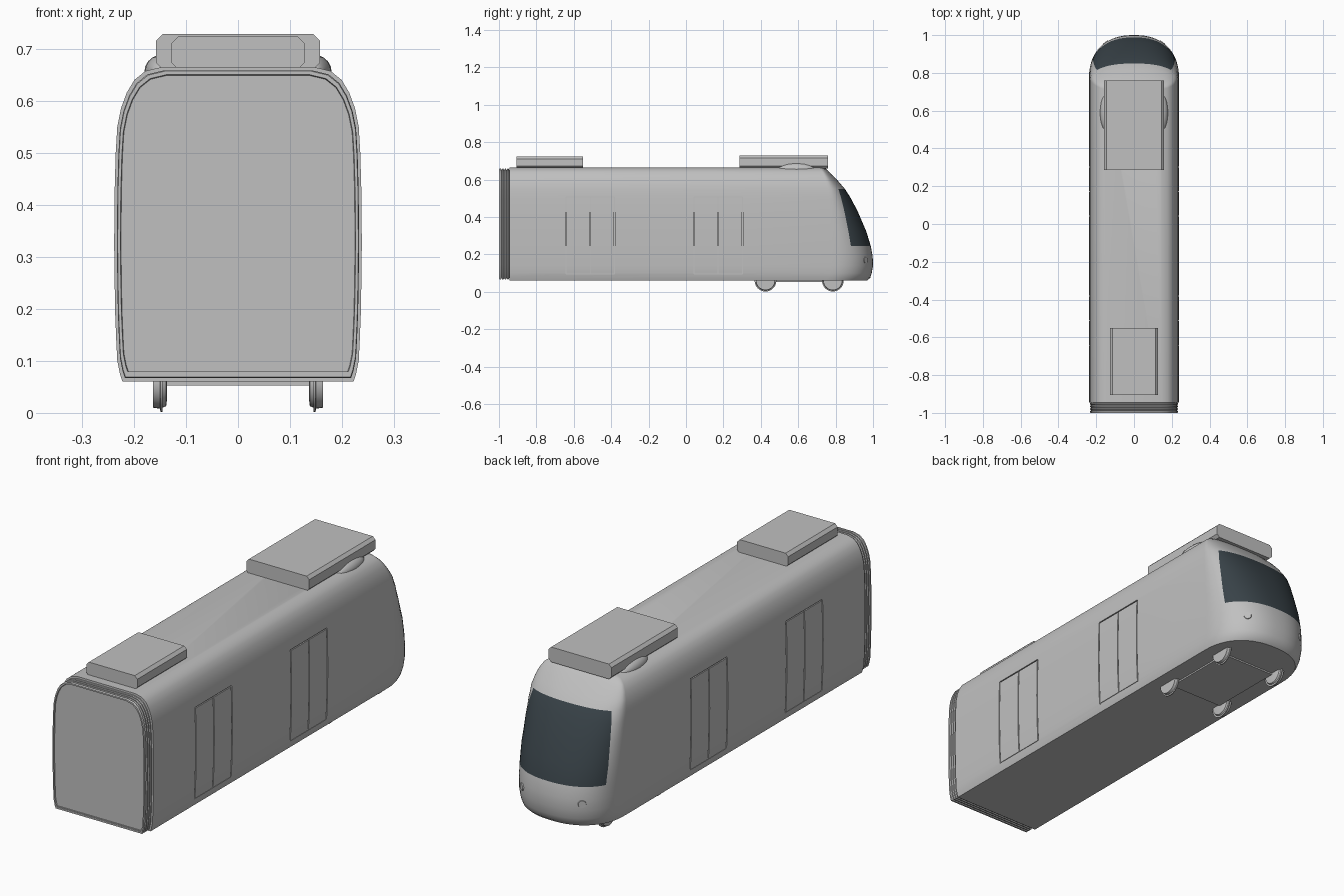
import bpy, bmesh, math
from mathutils import Vector

cube = bpy.data.objects.get("Cube")
if cube:
    bpy.data.objects.remove(cube, do_unlink=True)


def material(name, rgb):
    m = bpy.data.materials.new(name)
    m.use_nodes = True
    m.diffuse_color = (*rgb, 1)
    m.node_tree.nodes["Principled BSDF"].inputs["Base Color"].default_value = (*rgb, 1)
    return m


GREY = material("light grey paint", (0.53, 0.53, 0.53))
GLASS = material("dark glass", (0.04, 0.055, 0.065))


def finish(name, bm, mats=(GREY,), smooth=True):
    bmesh.ops.recalc_face_normals(bm, faces=bm.faces)
    me = bpy.data.meshes.new(name)
    bm.to_mesh(me)
    bm.free()
    for m in mats:
        me.materials.append(m)
    ob = bpy.data.objects.new(name, me)
    bpy.context.collection.objects.link(ob)
    if smooth:
        shade(ob)
    return ob


def activate(ob):
    bpy.ops.object.select_all(action="DESELECT")
    ob.select_set(True)
    bpy.context.view_layer.objects.active = ob


def shade(ob):
    activate(ob)
    bpy.ops.object.shade_smooth_by_angle(angle=math.radians(32))


def loft(bm, rings):
    """Join closed rings of points with quads and cap both ends."""
    rows = [[bm.verts.new(p) for p in r] for r in rings]
    n = len(rows[0])
    for a, b in zip(rows, rows[1:]):
        for i in range(n):
            j = (i + 1) % n
            bm.faces.new((a[i], a[j], b[j], b[i]))
    bm.faces.new(rows[0])
    bm.faces.new(rows[-1])


def add_box(bm, lo, hi):
    r = bmesh.ops.create_cube(bm, size=1)
    for v in r["verts"]:
        v.co = Vector([l + (c + 0.5) * (h - l) for c, l, h in zip(v.co, lo, hi)])


# Body levels: height, half width, start of nose curve, nose tip, windscreen edge
LEVELS = [
    (0.060, 0.222, 0.75, 0.968, 0.865),
    (0.075, 0.227, 0.76, 0.985, 0.875),
    (0.100, 0.232, 0.77, 0.993, 0.882),
    (0.140, 0.234, 0.78, 1.000, 0.887),
    (0.190, 0.236, 0.78, 0.998, 0.887),
    (0.245, 0.237, 0.78, 0.988, 0.882),
    (0.326, 0.238, 0.78, 0.963, 0.868),
    (0.430, 0.237, 0.77, 0.918, 0.847),
    (0.500, 0.235, 0.765, 0.882, 0.830),
    (0.550, 0.232, 0.76, 0.850, 0.815),
    (0.585, 0.225, 0.75, 0.820, 0.792),
    (0.615, 0.214, 0.74, 0.793, 0.772),
    (0.640, 0.199, 0.73, 0.768, 0.753),
    (0.657, 0.178, 0.72, 0.750, 0.739),
    (0.665, 0.145, 0.71, 0.738, 0.728),
]
BACK, POWER, SIDE_STEPS, FRONT_STEPS = -0.945, 2.3, 5, 12


def nose_outline(z, w, y0, tip, edge):
    d = tip - y0
    te = math.asin(((edge - y0) / d) ** (POWER / 2))
    ts = [te * i / SIDE_STEPS for i in range(SIDE_STEPS)]
    ts += [te + (math.pi / 2 - te) * i / FRONT_STEPS for i in range(FRONT_STEPS + 1)]
    half = [(w, BACK)]
    for t in ts:
        c = max(math.cos(t), 0)
        half.append((w * c ** (2 / POWER), y0 + d * math.sin(t) ** (2 / POWER)))
    half[-1] = (0, tip)
    pts = half + [(-x, y) for x, y in reversed(half[:-1])]
    return [(x, y, z) for x, y in pts]


# Body shell
bm = bmesh.new()
loft(bm, [nose_outline(*level) for level in LEVELS])
body = finish("body_shell", bm, (GREY, GLASS), smooth=False)

# Door seams cut into both sides
bm = bmesh.new()
S, Z0, Z1 = 0.0025, 0.096, 0.508
for side in (1, -1):
    xs = sorted((side * 0.229, side * 0.26))
    for centre in (-0.512, 0.172):
        for off in (-0.13, 0, 0.13):
            y = centre + off
            add_box(bm, (xs[0], y - S, Z0), (xs[1], y + S, Z1))
        for z in (Z0, Z1):
            add_box(bm, (xs[0], centre - 0.13, z - S), (xs[1], centre + 0.13, z + S))
cutter = finish("door_seam_cutter", bm, smooth=False)
cutter.hide_render = True
activate(body)
mod = body.modifiers.new("door seams", "BOOLEAN")
mod.operation, mod.object, mod.solver = "DIFFERENCE", cutter, "EXACT"
mod.use_self = True
bpy.ops.object.modifier_apply(modifier=mod.name)
bpy.data.objects.remove(cutter, do_unlink=True)

# Windscreen faces: ahead of its slanted side edge and between sill and head
EDGE = [(l[0], l[4]) for l in LEVELS]
for p in body.data.polygons:
    c = p.center
    p.material_index = 0
    for (za, ya), (zb, yb) in zip(EDGE, EDGE[1:]):
        if za <= c.z < zb and 0.245 < c.z < 0.55:
            limit = ya + (yb - ya) * (c.z - za) / (zb - za)
            p.material_index = int(c.y > limit)
shade(body)

# Gangway bellows with ribs and a recessed end panel
def section(y, scale):
    half = [(l[1] * scale, y, 0.365 + (l[0] - 0.365) * scale) for l in LEVELS]
    return half + [(-x, yy, z) for x, yy, z in reversed(half)]


bm = bmesh.new()
rings = [section(BACK + 0.01, 0.96)]
for i in range(4):
    y = BACK - 0.0137 * i
    rings += [section(y, 0.955), section(y - 0.004, 0.978), section(y - 0.0097, 0.978)]
rings += [section(-1.0, 0.972), section(-1.0, 0.95), section(-0.994, 0.945)]
loft(bm, rings)
finish("gangway_bellows", bm)
bm = bmesh.new()
add_box(bm, (-0.215, -0.999, 0.074), (0.215, -0.985, 0.08))
finish("gangway_sill", bm, smooth=False)


# Roof units with chamfered long edges
def roof_unit(name, w, y0, y1, top, c=0.013):
    base = 0.66
    half = [(w - c, base), (w, base + c), (w, top - c), (w - c, top)]
    outline = half + [(-x, z) for x, z in reversed(half)]
    b = bmesh.new()
    loft(b, [[(x, y, z) for x, z in outline] for y in (y0, y1)])
    finish(name, b, smooth=False)


roof_unit("front_roof_unit", 0.158, 0.285, 0.76, 0.728)
roof_unit("rear_roof_unit", 0.128, -0.905, -0.55, 0.723)

# Fairings beside the front roof unit
for side, label in ((1, "left"), (-1, "right")):
    bm = bmesh.new()
    bmesh.ops.create_uvsphere(bm, u_segments=20, v_segments=10, radius=1)
    for v in bm.verts:
        v.co = Vector((side * 0.145 + v.co.x * 0.035, 0.59 + v.co.y * 0.10, 0.655 + v.co.z * 0.034))
    finish(label + "_roof_fairing", bm)

# Wheels with a thin flange
PROFILE = [(0.136, 0.03), (0.138, 0.047), (0.145, 0.050), (0.145, 0.058),
           (0.149, 0.058), (0.150, 0.052), (0.163, 0.050), (0.163, 0.03)]
for side, label in ((1, "left"), (-1, "right")):
    for y, place in ((0.425, "inner"), (0.785, "outer")):
        bm = bmesh.new()
        turn = [2 * math.pi * i / 32 for i in range(32)]
        loft(bm, [[(side * x, y + r * math.cos(a), 0.06 + r * math.sin(a)) for a in turn]
                  for x, r in PROFILE])
        finish(f"{label}_{place}_wheel", bm)

# Bogie plate below the floor
bm = bmesh.new()
add_box(bm, (-0.136, 0.425, 0.053), (0.136, 0.785, 0.062))
finish("bogie_plate", bm, smooth=False)

# Round headlamps lying on the nose
for side, label in ((1, "left"), (-1, "right")):
    normal = Vector((side * 0.6, 0.8, 0)).normalized()
    bm = bmesh.new()
    bmesh.ops.create_cone(bm, cap_ends=True, segments=24, radius1=0.019, radius2=0.016, depth=0.009)
    spin = normal.to_track_quat("Z", "Y")
    spot = Vector((side * 0.150, 0.959, 0.17))
    for v in bm.verts:
        v.co = spin @ v.co + spot
    finish(label + "_headlamp", bm)
